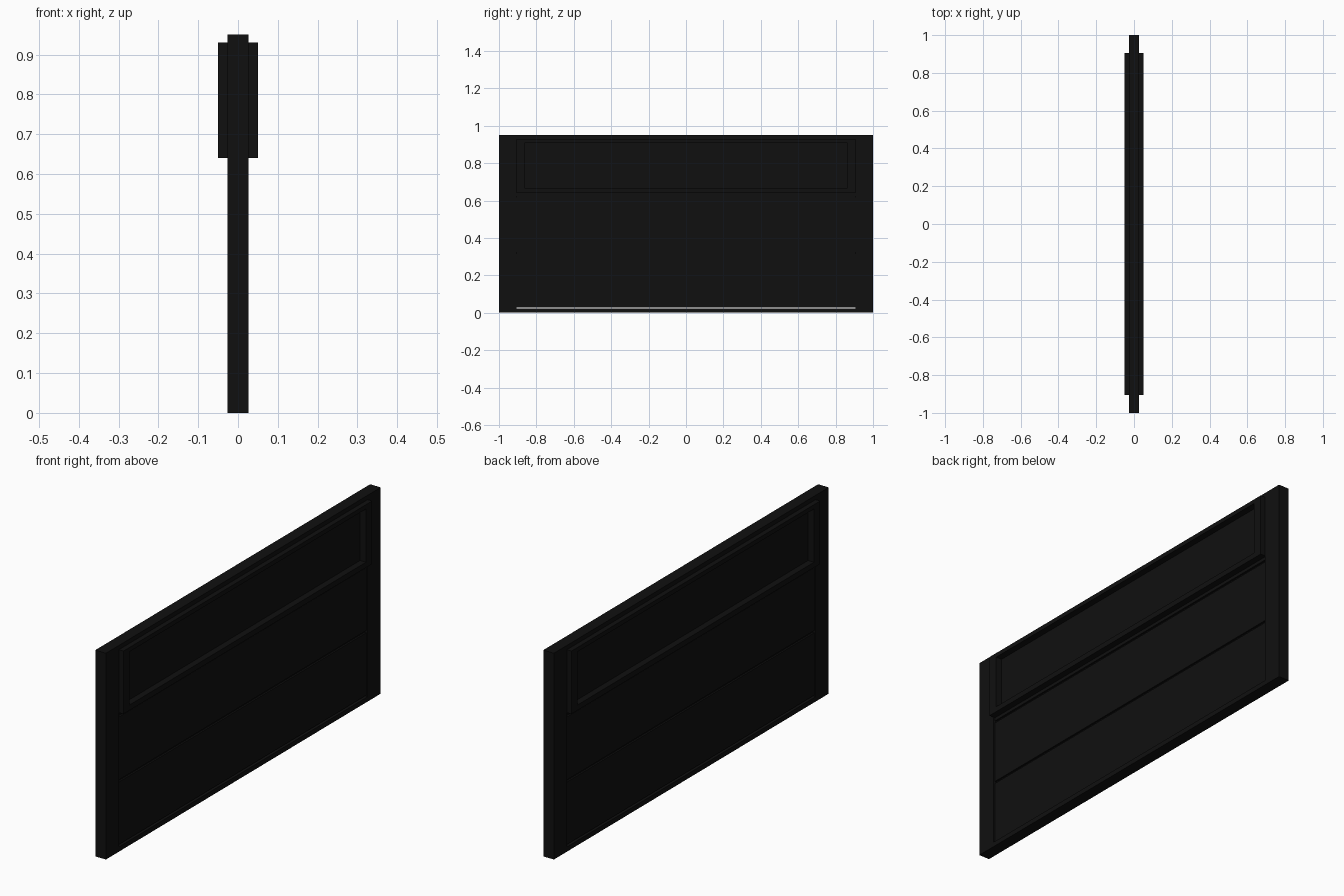
import bpy
import bmesh
from mathutils import Matrix, Vector

cube = bpy.data.objects.get("Cube")
if cube:
    bpy.data.objects.remove(cube, do_unlink=True)

black = bpy.data.materials.new("black_paint")
black.use_nodes = True
tone = (0.005, 0.005, 0.005, 1)
black.diffuse_color = tone
black.node_tree.nodes["Principled BSDF"].inputs["Base Color"].default_value = tone


def build(name, boxes):
    """One object from boxes given as (half thickness, y0, y1, z0, z1)."""
    bm = bmesh.new()
    for half, y0, y1, z0, z1 in boxes:
        centre = Vector((0, (y0 + y1) / 2, (z0 + z1) / 2))
        size = Matrix.Diagonal((2 * half, y1 - y0, z1 - z0, 1))
        bmesh.ops.create_cube(bm, size=1, matrix=Matrix.Translation(centre) @ size)
    mesh = bpy.data.meshes.new(name)
    bm.to_mesh(mesh)
    bm.free()
    mesh.materials.append(black)
    obj = bpy.data.objects.new(name, mesh)
    bpy.context.collection.objects.link(obj)
    return obj


def frame(name, half, outer, inner):
    """Rectangular frame; outer and inner are (half width, bottom, top)."""
    w, b, t = outer
    iw, ib, it = inner
    return build(name, [
        (half, -w, -iw, b, t), (half, iw, w, b, t),
        (half, -iw, iw, b, ib), (half, -iw, iw, it, t)])


HEIGHT = 0.95
PANEL = 0.905    # half width between the stiles

# Outer frame: stiles, bottom rail and top rail
frame("outer_frame", 0.027, (1, 0, HEIGHT), (PANEL, 0.022, 0.93))

# Three boards with shadow grooves between them, just above the bottom rail
joints = [0.022, 0.32, 0.62, 0.935]
for i, (low, high) in enumerate(zip(joints, joints[1:])):
    build(f"board_{i + 1}", [(0.02, -PANEL, PANEL, low + 0.005, high - 0.005)])

# Thin core closing the grooves
build("core", [(0.012, -PANEL, PANEL, 0.027, 0.93)])

# Raised moulding around the upper board, on both faces
frame("upper_moulding", 0.05, (PANEL, 0.64, 0.93), (0.86, 0.665, 0.91))
